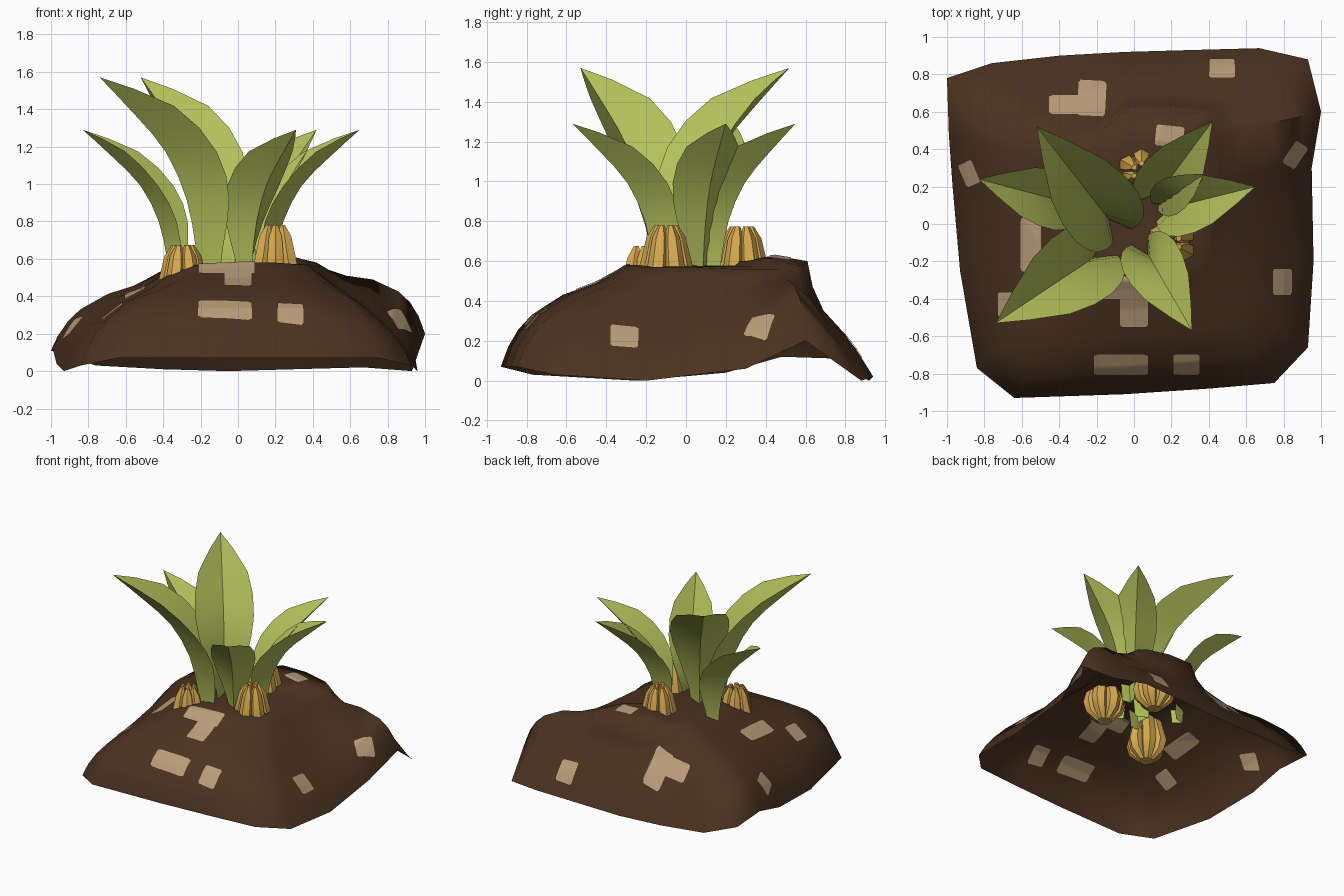
import bpy, bmesh, math
from mathutils import Vector
from mathutils.bvhtree import BVHTree

if "Cube" in bpy.data.objects:
    bpy.data.objects.remove(bpy.data.objects["Cube"])


def material(name, rgb):
    m = bpy.data.materials.new(name)
    lin = [((c / 255 + 0.055) / 1.055) ** 2.4 for c in rgb]
    m.diffuse_color = (*lin, 1)
    m.use_nodes = True
    m.node_tree.nodes["Principled BSDF"].inputs["Base Color"].default_value = m.diffuse_color
    return m


SOIL = material("soil brown", (75, 50, 32))
STONE = material("tan patch", (184, 156, 120))
LEAF = material("leaf green", (179, 192, 90))
FRUIT = material("fruit gold", (214, 169, 79))


def make_object(name, verts, faces, mat, angle=40, outward=False):
    me = bpy.data.meshes.new(name)
    me.from_pydata([tuple(v) for v in verts], [], faces)
    if outward:
        bm = bmesh.new()
        bm.from_mesh(me)
        bmesh.ops.recalc_face_normals(bm, faces=bm.faces)
        bm.to_mesh(me)
        bm.free()
    me.materials.append(mat)
    ob = bpy.data.objects.new(name, me)
    bpy.context.collection.objects.link(ob)
    bpy.ops.object.select_all(action='DESELECT')
    bpy.context.view_layer.objects.active = ob
    ob.select_set(True)
    bpy.ops.object.shade_smooth_by_angle(angle=math.radians(angle))
    return ob


# Soil mound: open shell lofted from rim to plateau (rim xyz, plateau xyz, bulge)
SPOKES = [
    (-.05, -.91, .07, 0, -.3, .58, 1), (.4, -.88, .07, .2, -.28, .58, 1),
    (.75, -.85, .07, .34, -.22, .57, .9), (.93, -.66, .03, .37, -.12, .57, .6),
    (.96, -.2, 0, .38, .02, .57, .3), (.95, .3, .06, .42, .25, .56, .6),
    (1, .6, .2, .44, .47, .56, 1), (.93, .88, 0, .42, .55, .58, -.3),
    (.67, .94, .02, .36, .59, .58, -1), (.3, .93, .01, .18, .61, .6, -1),
    (-.05, .92, 0, -.03, .61, .6, -1), (-.4, .9, .01, -.18, .5, .57, -.3),
    (-.76, .86, .03, -.3, .45, .55, .1),
    (-1, .78, .11, -.42, .42, .53, .7), (-.99, .48, .12, -.4, .32, .53, .8),
    (-.97, .2, .04, -.36, .18, .54, .9),
    (-.93, -.25, 0, -.36, -.08, .55, .8), (-.84, -.77, .03, -.32, -.26, .55, .8),
    (-.64, -.93, .07, -.21, -.31, .57, 1),
]
STEPS = [(0, 0, 0), (.06, .07, 0), (.14, .115, 0), (.25, .135, 0), (.5, .11, -.04),
         (.75, .04, -.1), (.92, .01, -.08), (1, 0, 0)]    # t, convex, concave
verts, faces = [], []
n = len(SPOKES)
for t, convex, concave in STEPS:
    for s in SPOKES:
        p = Vector(s[:3]).lerp(Vector(s[3:6]), t)
        p.z += s[6] * convex if s[6] > 0 else -s[6] * concave
        verts.append(p)
centre = Vector((.02, .14, .58))
for s in SPOKES:                                   # inner plateau ring
    p = Vector(s[3:6]).lerp(centre, .35)
    p.z = max(p.z, .575) + (.035 if p.y > .38 else 0)
    verts.append(p)
verts.append(centre)
for k in range(len(STEPS)):
    for i in range(n):
        a, b = k * n + i, k * n + (i + 1) % n
        faces += [(a, b, b + n), (a, b + n, a + n)]
last = len(STEPS) * n
faces += [(last + i, last + (i + 1) % n, last + n) for i in range(n)]
make_object("soil_mound", verts, faces, SOIL, 75)
surface = BVHTree.FromPolygons(verts, faces)


# Tan patches: thin plates draped over the mound, on both sides of the shell
def patch(name, rects):
    pv, pf, g = [], [], 14
    for cx, cy, w, h, rot in rects:
        for side in (.0048, -.0048):
            base = len(pv)
            for b in range(g + 1):
                for a in range(g + 1):
                    u, v = a / g - .5, b / g - .5
                    if abs(u) == .5 and abs(v) == .5:      # rounded corners
                        u, v = u * .92, v * .92
                    u, v = u * w, v * h
                    x = cx + u * math.cos(rot) - v * math.sin(rot)
                    y = cy + u * math.sin(rot) + v * math.cos(rot)
                    hit, nor, _, _ = surface.ray_cast(Vector((x, y, 2)), Vector((0, 0, -1)))
                    if hit is None:
                        hit, nor, _, _ = surface.find_nearest(Vector((x, y, .1)))
                    if nor.z < 0:
                        nor = -nor
                    pv.append(hit + nor * side)
            for b in range(g):
                for a in range(g):
                    q = base + b * (g + 1) + a
                    f = (q, q + 1, q + g + 2, q + g + 1)
                    pf.append(f if side > 0 else f[::-1])
    make_object(name, pv, pf, STONE, 60)


PATCHES = [
    [(-.07, -.75, .29, .11, 0)], [(.28, -.75, .14, .11, 0)],
    [(.79, -.31, .1, .14, 0)], [(.86, .37, .08, .14, -.6)],
    [(.19, .47, .15, .11, -.1)], [(.47, .83, .14, .1, 0)],
    [(-.55, -.11, .11, .29, 0)], [(-.67, -.43, .11, .13, 0)],
    [(-.88, .27, .08, .13, .4)],
    [(-.06, -.34, .3, .12, 0), (0, -.47, .15, .16, 0)],
    [(-.225, .67, .15, .19, -.05), (-.33, .635, .25, .1, 0)],
]
for i, rects in enumerate(PATCHES):
    patch(f"soil_patch_{i + 1}", rects)


# Leaves: V-folded blades; midrib, edge as (reach, height), and half width
RIB = [(.05, 0), (.065, .16), (.11, .36), (.21, .55), (.36, .70), (.53, .85)]
EDGE = [(-.02, 0), (-.03, .16), (-.02, .36), (.07, .55), (.26, .735), (.53, .85)]
HALF = [(.035,), (.052,), (.115,), (.16,), (.135,), (0,)]


def refine(points):
    """Insert a smooth midpoint between each pair of profile points."""
    out = []
    for i in range(len(points) - 1):
        quad = [points[max(i - 1, 0)], points[i], points[i + 1],
                points[min(i + 2, len(points) - 1)]]
        out.append(points[i])
        out.append(tuple((-a + 9 * b + 9 * c - d) / 16 for a, b, c, d in zip(*quad)))
    return out + [points[-1]]


def leaf(name, tip, root, size):
    out = (Vector((*tip, 0)) - Vector((*root, 0))).normalized()
    side = Vector((-out.y, out.x, 0))
    origin = Vector((*tip, .44)) - out * .53 * size
    lv, lf = [], []
    for (mr, mz), (er, ez), (w,) in zip(refine(RIB), refine(EDGE), refine(HALF)):
        for r, z, s in ((er, ez, w), (mr, mz, 0), (er, ez, -w)):
            lv.append(origin + (out * r + side * s + Vector((0, 0, z))) * size)
    lv = lv[:-2]                                   # single point at the tip
    end = len(lv) - 1
    for q in range(0, end - 3, 3):
        lf += [(q + c, q + c + 1, q + c + 4, q + c + 3) for c in (0, 1)]
    lf += [(end - 3, end - 2, end), (end - 2, end - 1, end)]
    make_object(name, lv, lf, LEAF, 32)


LEAVES = [((-.83, .24), (-.3, .1), 1), ((.31, -.57), (.05, -.12), 1),
          ((.65, .2), (.13, .07), 1), ((.42, .55), (.1, .12), 1),
          ((-.74, -.53), (-.17, -.15), 1.33), ((-.52, .52), (-.1, -.02), 1.33)]
for i, (tip, root, size) in enumerate(LEAVES):
    leaf(f"leaf_{i + 1}", tip, root, size)

# Fruit bunches: curved fingers set in a ring (ring radius, height, thickness)
FINGER = [(.03, 0, .026), (.085, .07, .05), (.1, .15, .057),
          (.075, .27, .05), (.058, .38, .04), (.045, .44, .015)]


def bunch(name, x, y, z, turn, count=6, sides=6):
    bv, bf = [], []
    for i in range(count):
        a = math.tau * (i + turn) / count
        out = Vector((math.cos(a), math.sin(a), 0))
        side = Vector((-out.y, out.x, 0))
        base = len(bv)
        for r, h, th in FINGER:
            for k in range(sides):
                b = math.tau * k / sides
                bv.append(Vector((x, y, z + h)) + out * (r + th * math.cos(b))
                          + side * th * math.sin(b))
        for k in range(len(FINGER) - 1):
            for s in range(sides):
                q, p = base + k * sides, (s + 1) % sides
                bf.append((q + s, q + p, q + sides + p, q + sides + s))
        top = base + (len(FINGER) - 1) * sides
        bf.append(tuple(range(base, base + sides))[::-1])
        bf.append(tuple(range(top, top + sides)))
    make_object(name, bv, bf, FRUIT, 35, outward=True)


bunch("fruit_bunch_left", -.295, -.21, .235, 0)
bunch("fruit_bunch_right", .2, -.1, .34, .5)
bunch("fruit_bunch_back", .04, .28, .335, .5)
